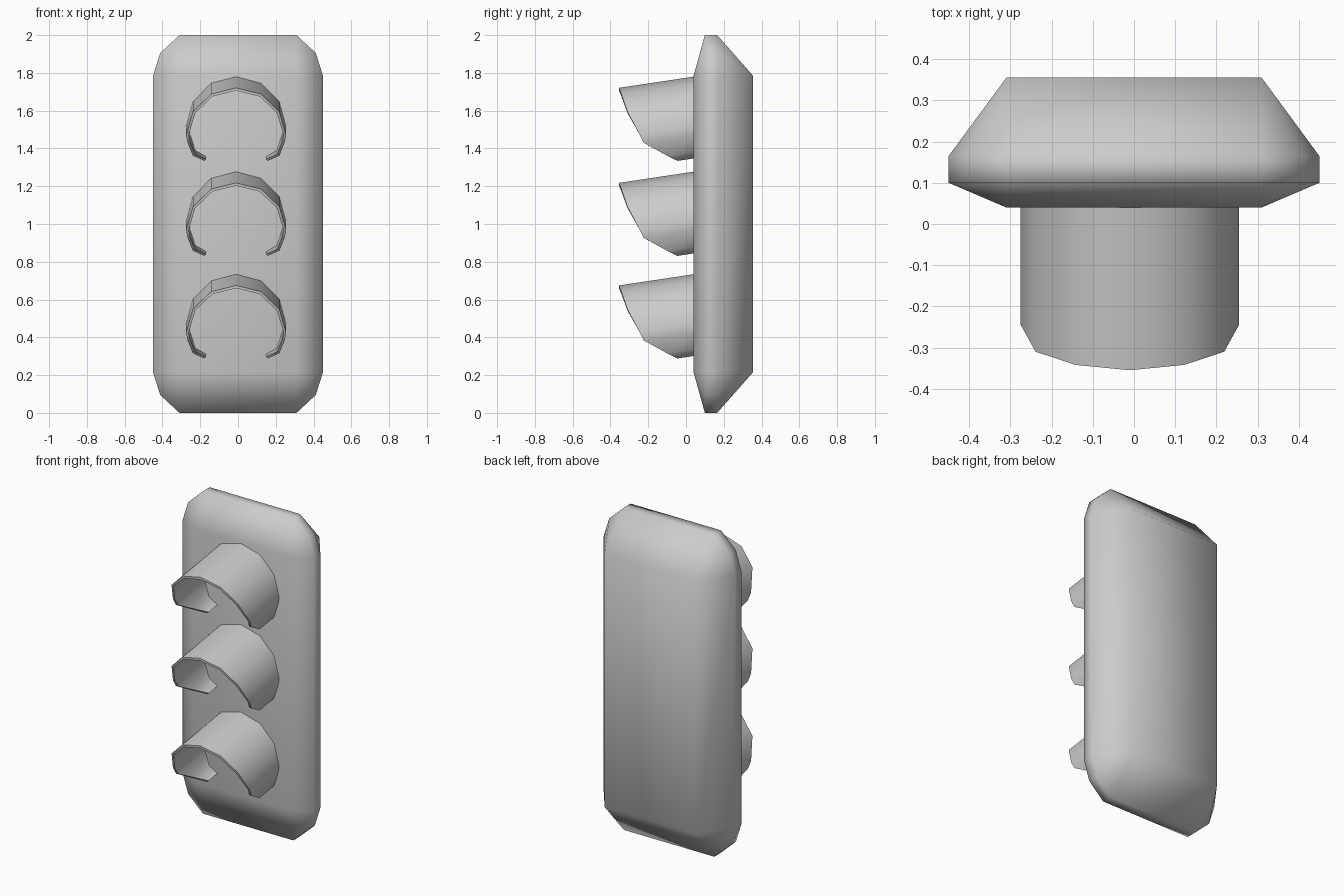
import bpy, bmesh, math

if "Cube" in bpy.data.objects:
    bpy.data.objects.remove(bpy.data.objects["Cube"])


def finish(name, bm, angle):
    bmesh.ops.recalc_face_normals(bm, faces=bm.faces)
    me = bpy.data.meshes.new(name)
    bm.to_mesh(me)
    bm.free()
    ob = bpy.data.objects.new(name, me)
    bpy.context.collection.objects.link(ob)
    me.shade_smooth()
    me.set_sharp_from_angle(angle=math.radians(angle))
    return ob


# Housing: flat front and back panels with wide chamfers, cut corners on the rim
def housing():
    bm = bmesh.new()
    inner = [(0.31, 0.785)]
    rim = [(0.45, 0.785), (0.412, 0.905), (0.31, 1.0)]
    for y, corner in ((0.04, inner), (0.10, rim), (0.165, rim), (0.355, inner)):
        for sx in (-1, 1):
            for sz in (-1, 1):
                for x, z in corner:
                    bm.verts.new((sx * x, y, 1.0 + sz * z))
    bmesh.ops.convex_hull(bm, input=bm.verts)
    bmesh.ops.dissolve_limit(bm, angle_limit=0.01, verts=bm.verts, edges=bm.edges)
    finish("housing", bm, 80)


# Visor: drooping twelve-sided hood, open below, with a raked front edge
# Half section from the top down: x, z offset from the axis, y of the front edge
HALF = [(0, 0.265, -0.355), (0.132, 0.23, -0.342), (0.229, 0.1325, -0.31),
        (0.265, 0, -0.245), (0.257, -0.045, -0.225), (0.229, -0.1325, -0.10),
        (0.168, -0.168, -0.045)]
SECTION = [(-x, z, y) for x, z, y in reversed(HALF[1:])] + HALF
BACK, DROOP, WALL = 0.06, 0.15, 0.945


def visor(name, axis_z):
    bm = bmesh.new()

    def rail(scale, front):
        row = []
        for x, z, y in SECTION:
            yy = y if front else BACK
            row.append(bm.verts.new((x * scale - 0.01, yy,
                                     axis_z + z * scale - DROOP * (0.04 - yy))))
        return row

    rails = [rail(1, False), rail(1, True), rail(WALL, True), rail(WALL, False)]
    for a, b in zip(rails, rails[1:] + rails[:1]):
        for i in range(len(SECTION) - 1):
            bm.faces.new((a[i], b[i], b[i + 1], a[i + 1]))
    for i in (0, -1):
        bm.faces.new([r[i] for r in rails])
    finish(name, bm, 50)


housing()
for name, z in (("top_visor", 1.515), ("middle_visor", 1.012), ("bottom_visor", 0.469)):
    visor(name, z)
